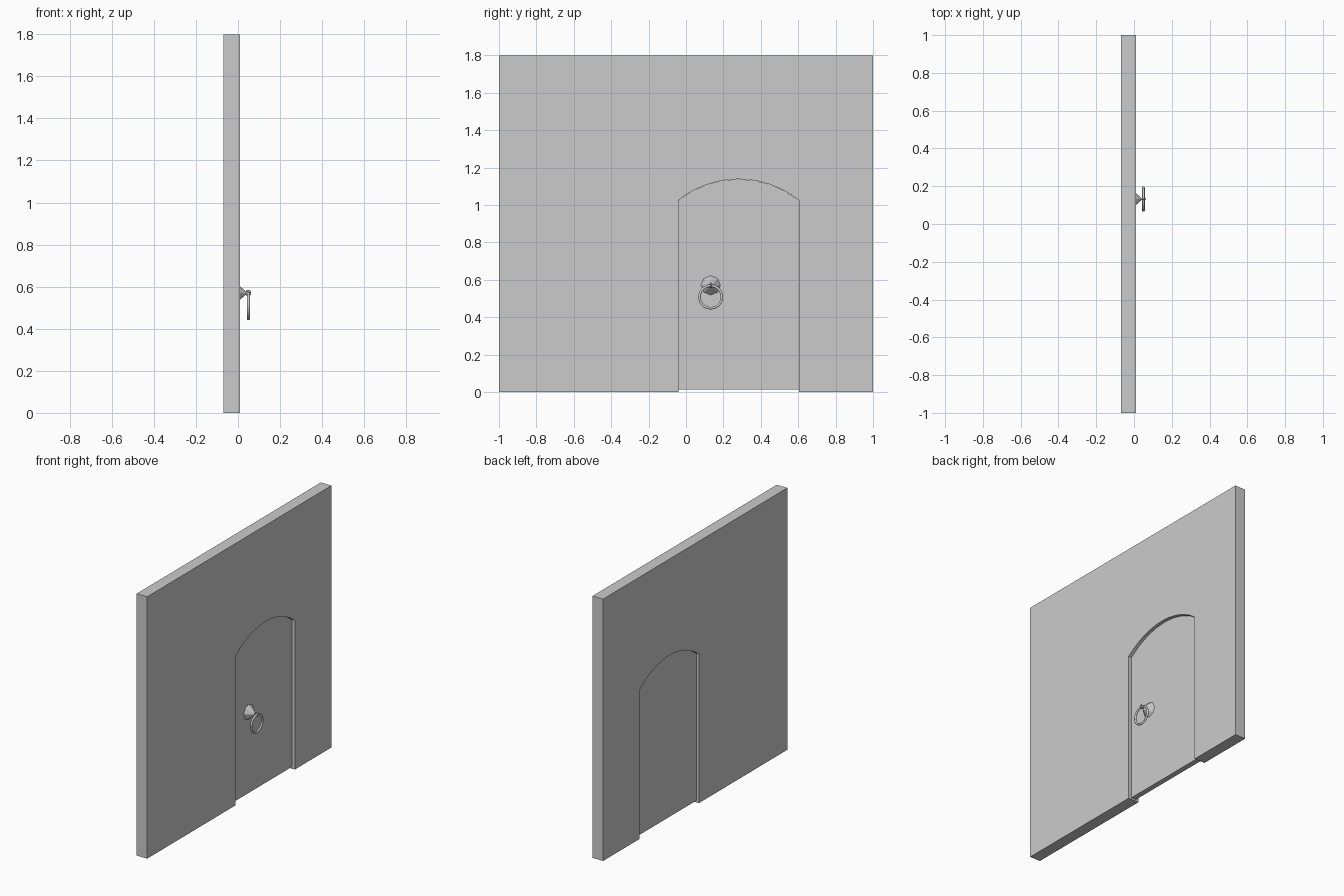
import bpy, bmesh, math
from mathutils import Matrix, Vector

cube = bpy.data.objects.get("Cube")
if cube:
    bpy.data.objects.remove(cube)

grey = bpy.data.materials.new("plain grey")
grey.use_nodes = True
grey.diffuse_color = (0.6, 0.6, 0.6, 1)
grey.node_tree.nodes["Principled BSDF"].inputs["Base Color"].default_value = (0.6, 0.6, 0.6, 1)


def finish(name, bm, smooth=False):
    bmesh.ops.recalc_face_normals(bm, faces=bm.faces)
    mesh = bpy.data.meshes.new(name)
    bm.to_mesh(mesh)
    bm.free()
    mesh.materials.append(grey)
    if smooth:
        mesh.shade_smooth()
    obj = bpy.data.objects.new(name, mesh)
    bpy.context.collection.objects.link(obj)
    return obj


def slab(name, profile, x0, x1):
    """Extrude a (y, z) outline from x0 to x1."""
    bm = bmesh.new()
    face = bm.faces.new([bm.verts.new((x0, y, z)) for y, z in profile])
    geom = bmesh.ops.extrude_face_region(bm, geom=[face])["geom"]
    verts = [v for v in geom if isinstance(v, bmesh.types.BMVert)]
    bmesh.ops.translate(bm, verts=verts, vec=(x1 - x0, 0, 0))
    return finish(name, bm)


def ring(name, centre, axis, major, minor, n=32, m=10):
    """Torus made by spinning a small circle about an axis."""
    bm = bmesh.new()
    rot = Vector((0, 0, 1)).rotation_difference(Vector(axis)).to_matrix().to_4x4()
    place = Matrix.Translation(centre) @ rot
    start = place @ Matrix.Translation((major, 0, 0)) @ Matrix.Rotation(math.pi / 2, 4, 'X')
    bmesh.ops.create_circle(bm, segments=m, radius=minor, matrix=start)
    bmesh.ops.spin(bm, geom=bm.verts[:] + bm.edges[:], cent=centre, axis=axis,
                   angle=2 * math.pi, steps=n, use_merge=True)
    bmesh.ops.remove_doubles(bm, verts=bm.verts, dist=1e-5)
    return finish(name, bm, True)


# Shared arched opening
LEFT, RIGHT, SPRING, RISE = -0.04, 0.603, 1.025, 0.113


def arch(steps):
    half, mid = (RIGHT - LEFT) / 2, (LEFT + RIGHT) / 2
    radius = (half ** 2 + RISE ** 2) / (2 * RISE)
    sweep = math.asin(half / radius)
    angles = [sweep * (2 * i / steps - 1) for i in range(steps + 1)]
    return [(mid + radius * math.sin(a), SPRING + RISE - radius * (1 - math.cos(a)))
            for a in angles]


# Wall with the doorway cut through to the floor
slab("wall", [(-1, 0), (LEFT, 0), *arch(12), (RIGHT, 0), (1, 0), (1, 1.8), (-1, 1.8)],
     -0.07, 0.01)

# Door leaf, recessed on both sides and clear of the floor
slab("door", [(LEFT, 0.012), *arch(8), (RIGHT, 0.012)], -0.05, -0.013)

# Handle: conical mount, eyelet and hanging ring
bm = bmesh.new()
bmesh.ops.create_cone(bm, cap_ends=True, segments=8, radius1=0.052, radius2=0.008, depth=0.05,
                      matrix=Matrix.Translation((0.012, 0.132, 0.57)) @ Matrix.Rotation(math.pi / 2, 4, 'Y'))
finish("handle_mount", bm)
ring("handle_eyelet", (0.048, 0.132, 0.57), (0, 1, 0), 0.011, 0.004, 16, 8)
ring("handle_ring", (0.05, 0.132, 0.508), (1, 0, 0), 0.06, 0.007)
